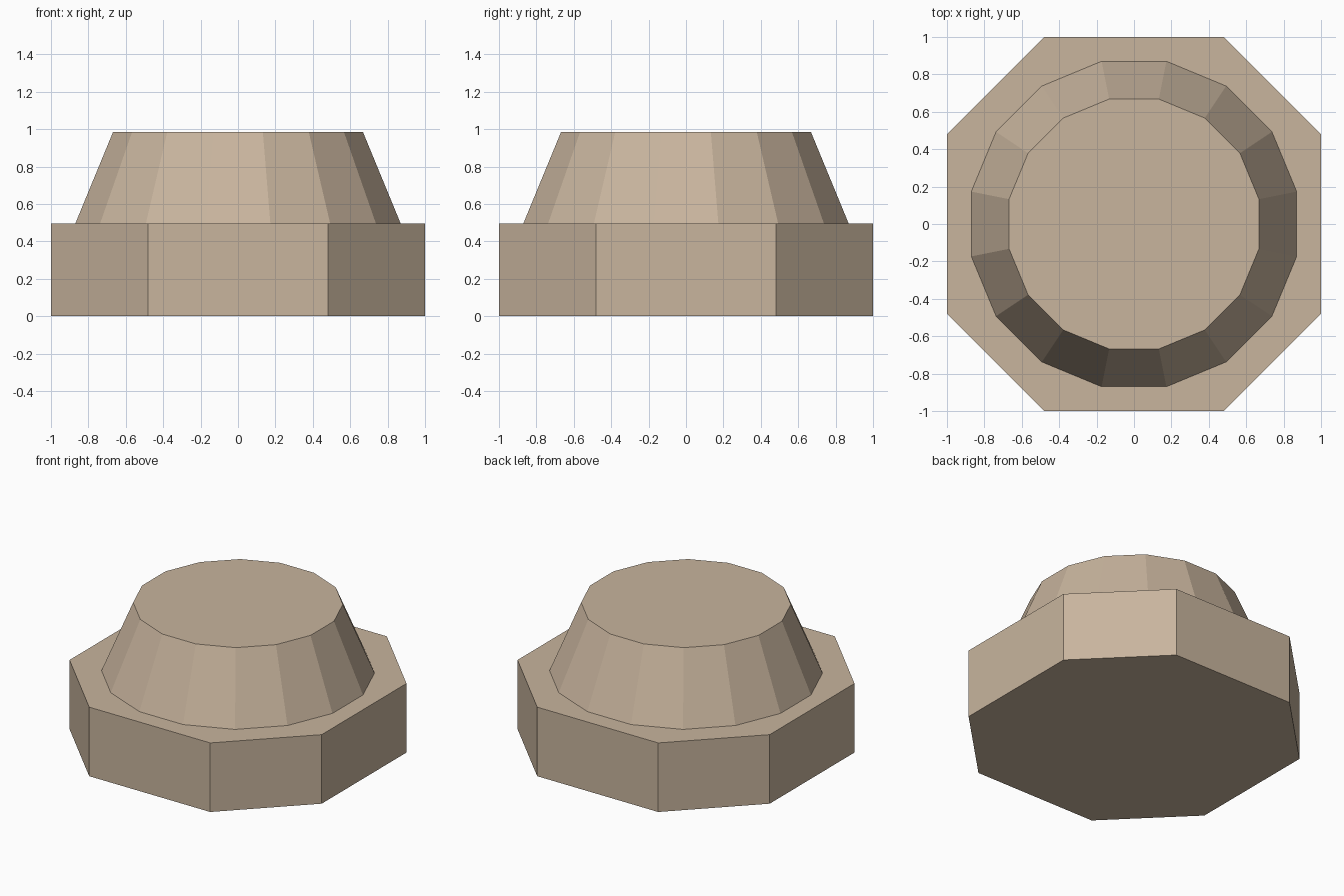
import bpy, bmesh
from math import cos, sin, pi

if "Cube" in bpy.data.objects:
    bpy.data.objects.remove(bpy.data.objects["Cube"])

TAN = bpy.data.materials.new("tan")
TAN.diffuse_color = (0.58, 0.46, 0.34, 1)
TAN.use_nodes = True
TAN.node_tree.nodes["Principled BSDF"].inputs["Base Color"].default_value = TAN.diffuse_color


def loft(name, bottom, top, z0, z1, cap_bottom=True):
    """Flat-faced solid between two matching outlines."""
    bm = bmesh.new()
    lo = [bm.verts.new((x, y, z0)) for x, y in bottom]
    hi = [bm.verts.new((x, y, z1)) for x, y in top]
    n = len(lo)
    for i in range(n):
        j = (i + 1) % n
        bm.faces.new((lo[i], lo[j], hi[j], hi[i]))
    bm.faces.new(hi)
    if cap_bottom:
        bm.faces.new(lo[::-1])
    mesh = bpy.data.meshes.new(name)
    bm.to_mesh(mesh)
    bm.free()
    mesh.materials.append(TAN)
    obj = bpy.data.objects.new(name, mesh)
    bpy.context.collection.objects.link(obj)
    return obj


def ring(apothem, sides=16):
    """Regular outline with a flat side facing each axis."""
    r = apothem / cos(pi / sides)
    return [(r * cos((i + 0.5) * 2 * pi / sides), r * sin((i + 0.5) * 2 * pi / sides))
            for i in range(sides)]


# Base: square with cut corners
c = 0.48
octagon = [(1, -c), (1, c), (c, 1), (-c, 1), (-1, c), (-1, -c), (-c, -1), (c, -1)]
loft("base", octagon, octagon, 0, 0.495)

# Tapered sixteen-sided cap, resting on the base
loft("tapered_cap", ring(0.87), ring(0.668), 0.495, 0.985, cap_bottom=False)
